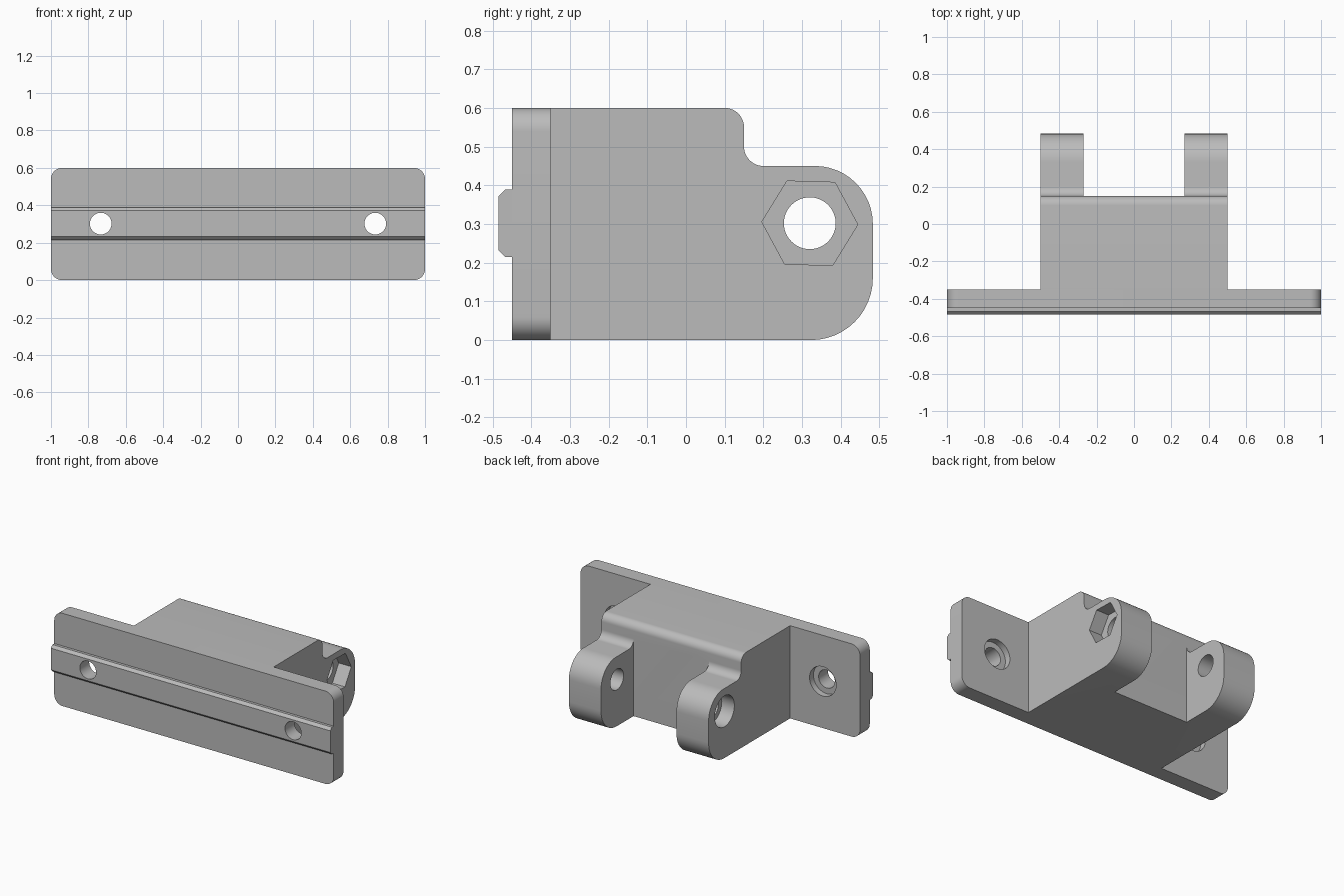
import bpy, bmesh, math

cube = bpy.data.objects.get("Cube")
if cube:
    bpy.data.objects.remove(cube, do_unlink=True)

GREY = 0.5
mat = bpy.data.materials.new("plain_grey")
mat.use_nodes = True
mat.diffuse_color = (GREY, GREY, GREY, 1)
for node in mat.node_tree.nodes:
    if node.type == 'BSDF_PRINCIPLED':
        node.inputs["Base Color"].default_value = (GREY, GREY, GREY, 1)


def arc(cu, cv, r, start, end, steps=12):
    """Points along a circular arc, angles in degrees."""
    angles = [math.radians(start + (end - start) * i / steps) for i in range(steps + 1)]
    return [(cu + r * math.cos(a), cv + r * math.sin(a)) for a in angles]


def ring(cu, cv, r, sides=48, turn=0.0):
    return arc(cu, cv, r, turn, turn + 360, sides)[:-1]


def prism(name, profile, axis, lo, hi):
    """Extrude a profile along x (profile in y, z) or along y (profile in x, z)."""
    def place(u, v, w):
        return (w, u, v) if axis == 'x' else (u, w, v)
    bm = bmesh.new()
    ends = [[bm.verts.new(place(u, v, w)) for u, v in profile] for w in (lo, hi)]
    for end in ends:
        bm.faces.new(end)
    n = len(profile)
    for i in range(n):
        j = (i + 1) % n
        bm.faces.new((ends[0][i], ends[0][j], ends[1][j], ends[1][i]))
    bmesh.ops.recalc_face_normals(bm, faces=bm.faces[:])
    mesh = bpy.data.meshes.new(name)
    bm.to_mesh(mesh)
    bm.free()
    mesh.materials.append(mat)
    obj = bpy.data.objects.new(name, mesh)
    bpy.context.collection.objects.link(obj)
    return obj


def activate(obj):
    bpy.ops.object.select_all(action='DESELECT')
    obj.select_set(True)
    bpy.context.view_layer.objects.active = obj


def cut(obj, profile, axis, lo, hi):
    """Subtract a prism from a part."""
    cutter = prism("cutter", profile, axis, lo, hi)
    cutter.hide_render = True
    mod = obj.modifiers.new("cut", 'BOOLEAN')
    mod.operation = 'DIFFERENCE'
    mod.solver = 'EXACT'
    mod.object = cutter
    activate(obj)
    bpy.ops.object.modifier_apply(modifier=mod.name)
    bpy.data.objects.remove(cutter, do_unlink=True)


HEIGHT = 0.6
FRONT, BACK = -0.45, -0.35      # faces of the plate
SCREW_X, PIN_Y, MID_Z = 0.734, 0.32, 0.302

# Mounting plate with rounded corners
r = 0.06
plate_outline = (arc(1 - r, HEIGHT - r, r, 0, 90) + arc(r - 1, HEIGHT - r, r, 90, 180)
                 + arc(r - 1, r, r, 180, 270) + arc(1 - r, r, r, 270, 360))
plate = prism("mounting_plate", plate_outline, 'y', FRONT, BACK)

# Chamfered locating ridge across the front
tip, c = -0.485, 0.017
low, high = 0.215, 0.389
ridge = prism("locating_ridge", [(FRONT, low), (tip + c, low), (tip, low + c),
                                 (tip, high - c), (tip + c, high), (FRONT, high)], 'x', -1, 1)

# Screw holes, counterbored at the back of the plate
for x in (-SCREW_X, SCREW_X):
    hole = ring(x, MID_Z, 0.058)
    cut(plate, hole, 'y', -0.6, -0.2)
    cut(ridge, hole, 'y', -0.6, -0.2)
    cut(plate, ring(x, MID_Z, 0.095), 'y', BACK - 0.04, -0.2)

# Hinge body: block and lugs share one side profile
profile = ([(BACK, 0)] + arc(0.323, 0.16, 0.16, -90, 0) + arc(0.333, 0.30, 0.15, 0, 90)
           + arc(0.20, 0.50, 0.05, 270, 180) + arc(0.10, 0.55, 0.05, 0, 90)
           + [(BACK, HEIGHT)])
body = prism("hinge_body", profile, 'x', -0.5, 0.5)

# Gap between the two lugs
cut(body, [(0.15, -0.2), (0.7, -0.2), (0.7, 0.8), (0.15, 0.8)], 'x', -0.27, 0.27)

# Pin hole, with a hexagonal nut pocket on one side and a round head pocket on the other
cut(body, ring(PIN_Y, MID_Z, 0.067), 'x', -0.7, 0.7)
cut(body, ring(PIN_Y, MID_Z, 0.124, 6, -1.6), 'x', 0.41, 0.7)
cut(body, ring(PIN_Y, MID_Z, 0.10), 'x', -0.7, -0.41)

for part in (plate, ridge, body):
    activate(part)
    bpy.ops.object.shade_smooth_by_angle(angle=math.radians(30))
